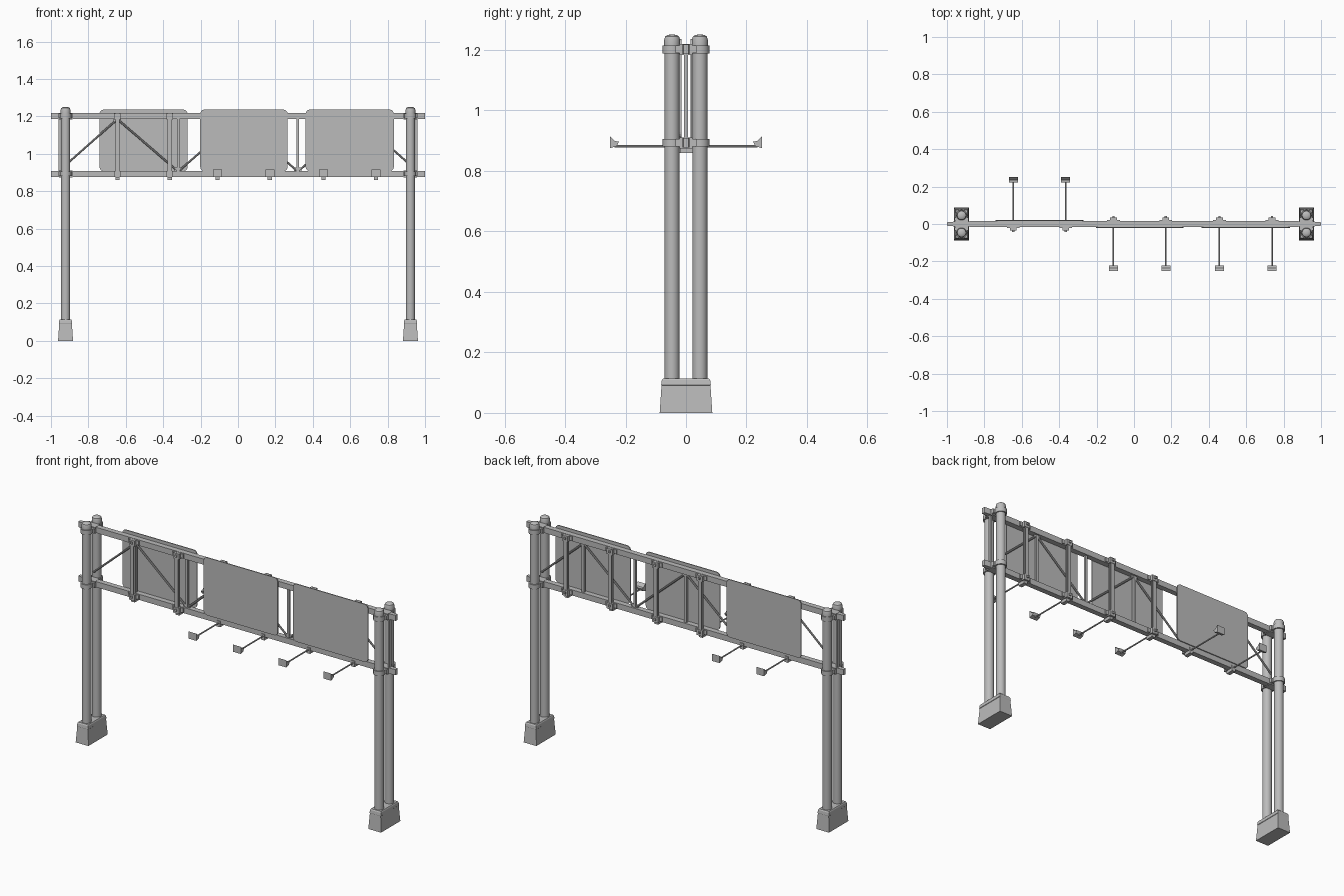
import bpy, bmesh, math
from mathutils import Vector

cube = bpy.data.objects.get("Cube")
if cube:
    bpy.data.objects.remove(cube, do_unlink=True)

grey = bpy.data.materials.new("galvanised grey")
grey.use_nodes = True
grey.diffuse_color = (0.5, 0.5, 0.5, 1)
grey.node_tree.nodes["Principled BSDF"].inputs["Base Color"].default_value = (0.5, 0.5, 0.5, 1)


def finish(bm, name, smooth=False):
    bmesh.ops.recalc_face_normals(bm, faces=bm.faces)
    mesh = bpy.data.meshes.new(name)
    bm.to_mesh(mesh)
    bm.free()
    mesh.materials.append(grey)
    ob = bpy.data.objects.new(name, mesh)
    bpy.context.collection.objects.link(ob)
    if smooth:
        bpy.ops.object.select_all(action="DESELECT")
        ob.select_set(True)
        bpy.context.view_layer.objects.active = ob
        bpy.ops.object.shade_smooth_by_angle(angle=math.radians(35))
    return ob


def loft(name, rings, smooth=False):
    """Skin a list of closed rings and cap both ends."""
    bm = bmesh.new()
    loops = [[bm.verts.new(p) for p in ring] for ring in rings]
    n = len(loops[0])
    for a, b in zip(loops, loops[1:]):
        for i in range(n):
            bm.faces.new((a[i], a[(i + 1) % n], b[(i + 1) % n], b[i]))
    bm.faces.new(loops[0])
    bm.faces.new(loops[-1])
    return finish(bm, name, smooth)


def box(name, x, y, z):
    rect = [(x[0], y[0]), (x[1], y[0]), (x[1], y[1]), (x[0], y[1])]
    return loft(name, [[(*p, h) for p in rect] for h in z])


def turned(name, x, y, profile, sides=24):
    """Round upright part from (radius, height) pairs."""
    turns = [2 * math.pi * i / sides for i in range(sides)]
    return loft(name, [[(x + r * math.cos(t), y + r * math.sin(t), z) for t in turns]
                       for r, z in profile], True)


def rod(name, a, b, r, sides=8):
    a, b = Vector(a), Vector(b)
    q = (b - a).to_track_quat("Z", "Y")
    offs = [q @ Vector((r * math.cos(2 * math.pi * i / sides),
                        r * math.sin(2 * math.pi * i / sides), 0)) for i in range(sides)]
    return loft(name, [[end + o for o in offs] for end in (a, b)], True)


TOP, LOW = 1.202, 0.893      # beam centre heights
POST_X, POST_Y = 0.922, 0.046

# Footings, paired posts and their clamps
for sx, side in ((1, "left"), (-1, "right")):
    x = sx * POST_X
    footing = [(0.04, 0.087, 0), (0.034, 0.081, 0.09), (0.036, 0.082, 0.092),
               (0.034, 0.08, 0.108), (0.031, 0.076, 0.114)]
    loft(side + "_footing", [[(x - w, -d, z), (x + w, -d, z), (x + w, d, z), (x - w, d, z)]
                             for w, d, z in footing])
    for sy, end in ((-1, "front"), (1, "back")):
        y = sy * POST_Y
        turned(f"{side}_{end}_post", x, y, [(0.0245, 0.11), (0.0245, 1.22)])
        turned(f"{side}_{end}_post_cap", x, y, [(0.026, 1.215), (0.026, 1.235), (0.023, 1.244),
                                                (0.016, 1.249), (0.006, 1.251)])
        for z in (TOP, LOW):
            turned(f"{side}_{end}_post_clamp", x, y, [(0.031, z - 0.013), (0.031, z + 0.013)])
    for z in (TOP, LOW):
        box(side + "_saddle", (x - 0.036, x + 0.036), (-0.022, 0.022), (z - 0.019, z + 0.017))
        for sy in (-1, 1):
            box(side + "_clamp_ears", (x - 0.038, x + 0.038),
                sorted((sy * 0.022, sy * 0.034)), (z - 0.012, z + 0.012))
    # End upright of the truss
    box(side + "_end_upright", (sx * 0.955 - 0.006, sx * 0.955 + 0.006), (-0.007, 0.007), (LOW, TOP))

# Horizontal beams, narrowing at the tips
for z, name in ((TOP, "top_beam"), (LOW, "bottom_beam")):
    sections = [(-1, 0.009, 0.012), (-0.97, 0.012, 0.016), (-0.87, 0.015, 0.016),
                (0.87, 0.015, 0.016), (0.97, 0.012, 0.016), (1, 0.009, 0.012)]
    loft(name, [[(x, -w, z - h if abs(x) < 1 else z - 0.016), (x, w, z - 0.016),
                 (x, w, z + 0.016), (x, -w, z + 0.016)] for x, w, h in sections])

# Zigzag braces with uprights at the nodes
nodes = [(-0.91, 0.95), (-0.645, 1.185), (-0.32, 0.905), (0, 1.185),
         (0.32, 0.905), (0.645, 1.185), (0.91, 0.95)]
for (x0, z0), (x1, z1) in zip(nodes, nodes[1:]):
    rod("diagonal_brace", (x0, 0, z0), (x1, 0, z1), 0.0055)
for x, z in nodes[1:-1]:
    box("truss_upright", (x - 0.007, x + 0.007), (-0.007, 0.007), (LOW, TOP))
    g = LOW + 0.015 if z < 1 else TOP - 0.03
    box("gusset", (x - 0.02, x + 0.02), (-0.003, 0.003), (g, g + 0.018))


# Rounded sign panels; facing -1 is the front, 1 the back
def panel(name, x0, x1, facing):
    z0, z1, r = 0.907, 1.236, 0.022
    outline = []
    corners = ((x1 - r, z1 - r), (x0 + r, z1 - r), (x0 + r, z0 + r), (x1 - r, z0 + r))
    for k, (cx, cz) in enumerate(corners):
        for i in range(6):
            t = math.pi / 2 * (k + i / 5)
            outline.append((cx + r * math.cos(t), cz + r * math.sin(t)))
    loft(name, [[(x, facing * y, z) for x, z in outline] for y in (0.0155, 0.021)])


# Bracket post behind each panel, with a lamp on an arm before it
def bracket(x, facing):
    def local(name, w, y0, y1, z0, z1):
        box(name, (x - w, x + w), sorted((facing * y0, facing * y1)), (z0, z1))

    local("bracket_web", 0.004, -0.033, -0.015, LOW, TOP)
    local("bracket_flange", 0.011, -0.019, -0.015, LOW - 0.02, TOP + 0.015)
    local("bracket_flange", 0.011, -0.034, -0.030, LOW - 0.02, TOP + 0.015)
    for z in (TOP, LOW):
        local("bracket_clamp_plate", 0.034, -0.021, -0.014, z - 0.012, z + 0.012)
        local("bracket_clamp_block", 0.018, -0.036, -0.014, z - 0.018, z + 0.014)
        local("bracket_clamp_bolt", 0.006, -0.042, -0.034, z - 0.006, z + 0.006)
    local("arm_hanger", 0.011, -0.024, 0.02, LOW - 0.033, LOW)
    rod("lamp_arm", (x, -facing * 0.02, 0.881), (x, facing * 0.237, 0.881), 0.004)
    # Wedge lamp, tilted up towards the panel
    wedge = [(0.252, 0.875), (0.229, 0.882), (0.222, 0.897), (0.236, 0.899), (0.252, 0.916)]
    loft("lamp", [[(x + w, facing * y, z) for y, z in wedge] for w in (-0.024, 0.024)])


for name, x0, x1, facing, posts in (
        ("rear_sign", -0.74, -0.27, 1, (-0.645, -0.365)),
        ("middle_sign", -0.202, 0.265, -1, (-0.11, 0.17)),
        ("left_sign", 0.362, 0.833, -1, (0.457, 0.738))):
    panel(name, x0, x1, facing)
    for x in posts:
        bracket(x, facing)
